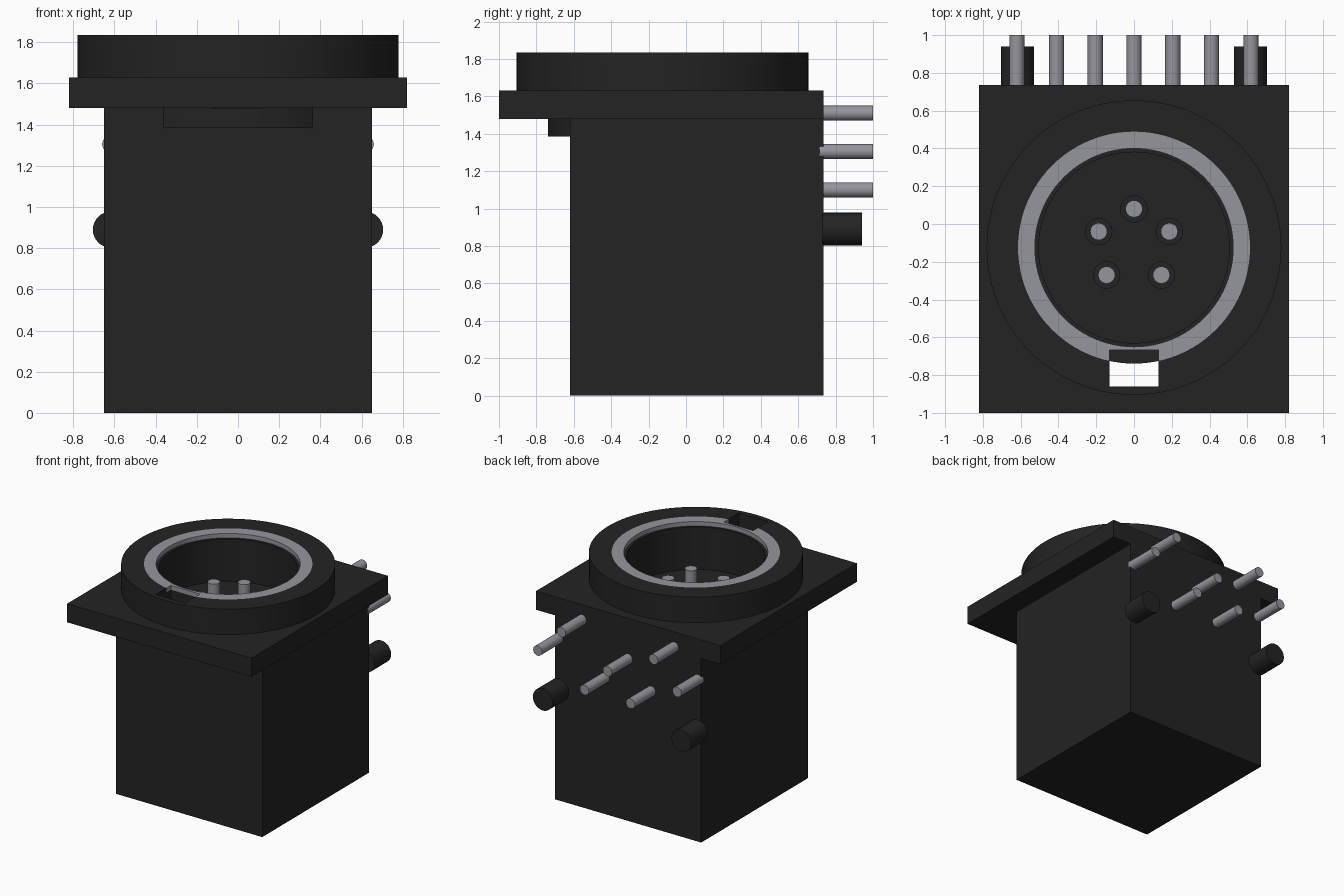
import bpy
import bmesh
import math
from mathutils import Matrix

old = bpy.data.objects.get("Cube")
if old:
    bpy.data.objects.remove(old, do_unlink=True)

CY = -0.125  # y of the round socket's axis


def material(name, rgb, rough, metal=0.0):
    m = bpy.data.materials.new(name)
    m.use_nodes = True
    m.diffuse_color = (*rgb, 1)
    b = m.node_tree.nodes["Principled BSDF"]
    b.inputs["Base Color"].default_value = (*rgb, 1)
    b.inputs["Roughness"].default_value = rough
    b.inputs["Metallic"].default_value = metal
    return m


BLACK = material("black plastic", (0.017, 0.017, 0.017), 0.6)
METAL = material("grey metal", (0.30, 0.30, 0.34), 0.4)


def finish(name, bm, mat):
    bmesh.ops.recalc_face_normals(bm, faces=bm.faces)
    me = bpy.data.meshes.new(name)
    bm.to_mesh(me)
    bm.free()
    ob = bpy.data.objects.new(name, me)
    bpy.context.collection.objects.link(ob)
    if mat:
        me.materials.append(mat)
    return ob


def activate(ob):
    bpy.ops.object.select_all(action="DESELECT")
    ob.select_set(True)
    bpy.context.view_layer.objects.active = ob


def smooth(ob):
    activate(ob)
    bpy.ops.object.shade_smooth_by_angle(angle=math.radians(35))


def box(name, x, y, z, mat=None):
    """Box from (min, max) ranges."""
    bm = bmesh.new()
    bmesh.ops.create_cube(bm, size=1)
    for v in bm.verts:
        v.co = [r[0] if c < 0 else r[1] for c, r in zip(v.co, (x, y, z))]
    return finish(name, bm, mat)


def rod(name, start, end, r, mat=None, sides=24, along="z"):
    """Cylinder from start, running along z or y up to the given end."""
    axis = 2 if along == "z" else 1
    length = end - start[axis]
    bm = bmesh.new()
    bmesh.ops.create_cone(bm, cap_ends=True, segments=sides, radius1=r, radius2=r, depth=length,
                          matrix=Matrix.Translation((0, 0, length / 2)))
    if along == "y":
        bmesh.ops.rotate(bm, verts=bm.verts, matrix=Matrix.Rotation(-math.pi / 2, 3, "X"))
    bmesh.ops.translate(bm, verts=bm.verts, vec=start)
    ob = finish(name, bm, mat)
    if mat:
        smooth(ob)
    return ob


def lathe(name, profile, mat, closed=False, sides=96):
    """Spin an (r, z) profile round the socket axis."""
    bm = bmesh.new()
    vs = [bm.verts.new((r, CY, z)) for r, z in profile]
    edges = [bm.edges.new(p) for p in zip(vs, vs[1:])]
    if closed:
        edges.append(bm.edges.new((vs[-1], vs[0])))
    bmesh.ops.spin(bm, geom=vs + edges, cent=(0, CY, 0), axis=(0, 0, 1),
                   angle=2 * math.pi, steps=sides, use_duplicate=False)
    bmesh.ops.remove_doubles(bm, verts=bm.verts, dist=1e-5)
    return finish(name, bm, mat)


def cut(ob, *cutters):
    activate(ob)
    for c in cutters:
        m = ob.modifiers.new("cut", "BOOLEAN")
        m.operation = "DIFFERENCE"
        m.solver = "EXACT"
        m.object = c
        bpy.ops.object.modifier_apply(modifier=m.name)
    smooth(ob)


# Cutters
bore = rod("bore_cutter", (0, CY, 1.40), 2.0, 0.614, sides=96)
notch = box("notch_cutter", (-0.13, 0.13), (-0.86, -0.668), (1.479, 2.0))
cutters = [bore, notch]

# Housing: block, square flange and round collar
body = box("body_block", (-0.65, 0.65), (-0.62, 0.735), (0, 1.48), BLACK)
flange = box("square_flange", (-0.82, 0.82), (-1.0, 0.735), (1.48, 1.63), BLACK)
collar = rod("round_collar", (0, CY, 1.63), 1.835, 0.78, BLACK, sides=96)
cut(body, bore)
cut(flange, bore, notch)
cut(collar, bore, notch)

# Cup-shaped socket lining and the metal shield ring on its rim
cup = lathe("socket_cup", [(0, 1.385), (0.614, 1.385), (0.614, 1.80), (0.505, 1.80),
                           (0.505, 1.46), (0, 1.46)], BLACK)
ring = lathe("shield_ring", [(0.525, 1.80), (0.614, 1.80), (0.614, 1.835), (0.525, 1.835)],
             METAL, closed=True)
cut(ring, notch)

# Contact pins, each in a shallow round recess
contacts = [(0, 0.08), (-0.187, -0.04), (0.187, -0.04), (-0.145, -0.27), (0.145, -0.27)]
recesses = []
for i, (x, y) in enumerate(contacts, 1):
    recesses.append(rod(f"recess_cutter_{i}", (x, y, 1.42), 1.55, 0.07))
    rod(f"contact_pin_{i}", (x, y, 1.40), 1.61, 0.045, METAL)
cut(cup, notch, *recesses)
cutters += recesses

# Solder pins at the back, in three staggered rows
for i, (x, z) in enumerate([(-0.62, 1.305), (-0.41, 1.51), (-0.205, 1.10), (0, 1.305),
                            (0.205, 1.10), (0.41, 1.51), (0.62, 1.305)], 1):
    rod(f"solder_pin_{i}", (x, 0.715, z), 1.0, 0.04, METAL, along="y")

# Locating pegs
for side, x in (("right", -0.617), ("left", 0.617)):
    rod(f"locating_peg_{side}", (x, 0.73, 0.89), 0.94, 0.088, BLACK, sides=32, along="y")

# Cutters are no longer needed
for c in cutters:
    bpy.data.objects.remove(c, do_unlink=True)
